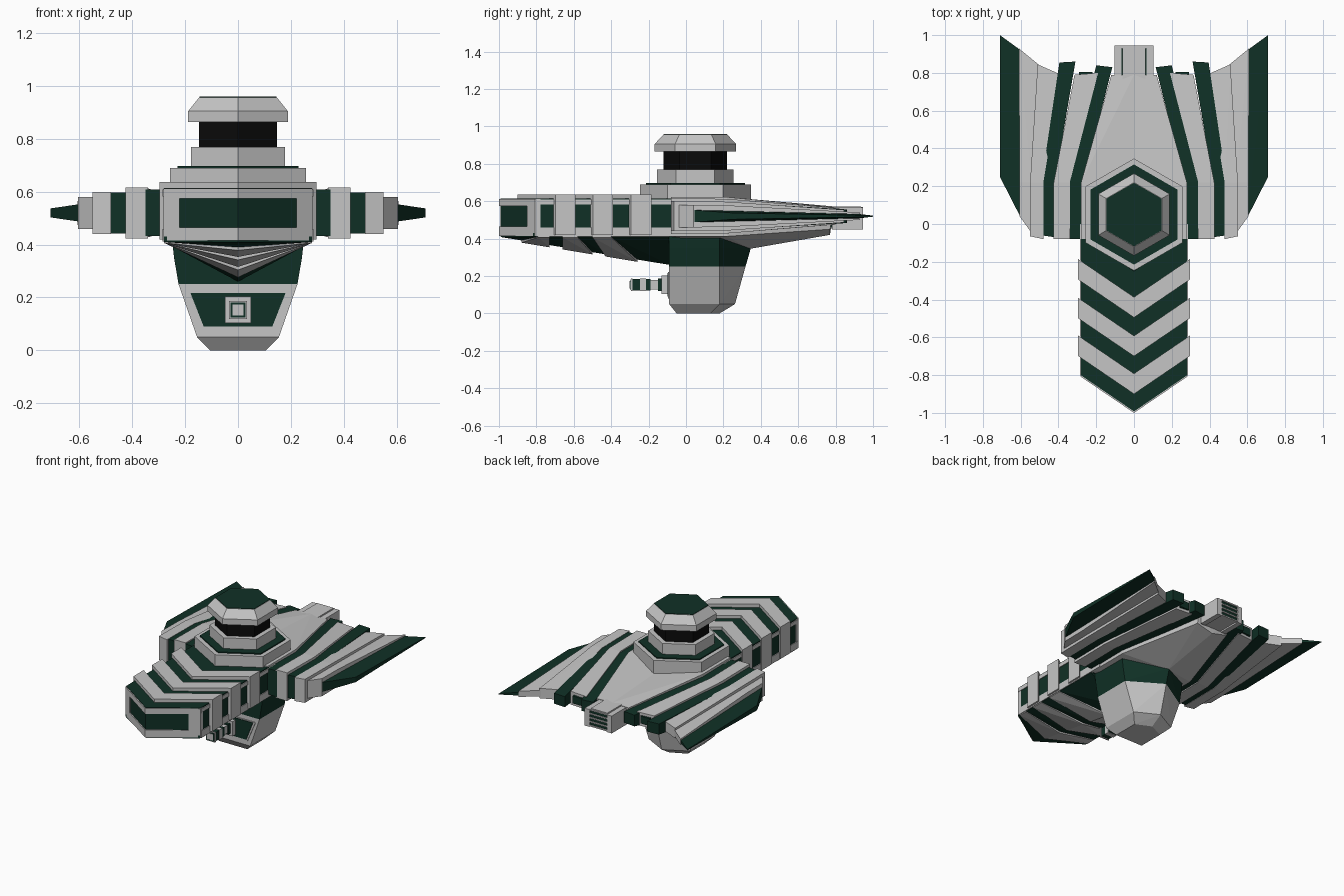
import bpy, bmesh, math

if "Cube" in bpy.data.objects:
    bpy.data.objects.remove(bpy.data.objects["Cube"])


def mat(name, rgb):
    m = bpy.data.materials.new(name)
    m.diffuse_color = (*rgb, 1)
    m.use_nodes = True
    m.node_tree.nodes["Principled BSDF"].inputs["Base Color"].default_value = m.diffuse_color
    return m


GRAY = mat("light gray", (0.56, 0.56, 0.56))
GREEN = mat("dark green", (0.005, 0.030, 0.019))
BLACK = mat("black", (0.003, 0.003, 0.003))


def solid(name, clusters, material, mirror=False):
    """One object made of convex pieces, optionally mirrored over x = 0."""
    bm = bmesh.new()
    if mirror:
        clusters = clusters + [[(-x, y, z) for x, y, z in c] for c in clusters]
    for c in clusters:
        vs = [bm.verts.new(p) for p in c]
        r = bmesh.ops.convex_hull(bm, input=vs)
        junk = [v for v in r["geom_interior"] if isinstance(v, bmesh.types.BMVert)]
        bmesh.ops.delete(bm, geom=junk, context='VERTS')
    bmesh.ops.dissolve_limit(bm, angle_limit=0.01, verts=bm.verts[:], edges=bm.edges[:])
    bmesh.ops.recalc_face_normals(bm, faces=bm.faces[:])
    me = bpy.data.meshes.new(name)
    bm.to_mesh(me)
    bm.free()
    me.materials.append(material)
    ob = bpy.data.objects.new(name, me)
    bpy.context.collection.objects.link(ob)
    return ob


def box(x0, x1, y0, y1, z0, z1):
    return [(x, y, z) for x in (x0, x1) for y in (y0, y1) for z in (z0, z1)]


SLOPE = 0.68


def chev(x0, x1, y0, y1, z0, z1):
    """Box sheared so that its front edge follows the pointed nose."""
    return [(x, y + SLOPE * x, z) for x in (x0, x1) for y in (y0, y1) for z in (z0, z1)]


def hexa(*rings):
    """Hexagonal prism through (radius, z) rings around the tower axis."""
    return [(r * math.sin(k * math.pi / 3), 0.05 + r * math.cos(k * math.pi / 3), z)
            for r, z in rings for k in range(6)]


# ---- Tower ----
solid("tower_base", [hexa((0.297, 0.60), (0.297, 0.69))], GRAY)
solid("tower_base_band", [hexa((0.265, 0.69), (0.265, 0.697))], GREEN)
solid("tower_drum", [hexa((0.205, 0.69), (0.205, 0.77))], GRAY)
solid("tower_window", [hexa((0.17, 0.77), (0.17, 0.865))], BLACK)
solid("tower_cap", [hexa((0.218, 0.865), (0.218, 0.905), (0.17, 0.957))], GRAY)
solid("tower_roof", [hexa((0.168, 0.957), (0.168, 0.96))], GREEN)

# ---- Head: green core with raised gray chevron bands ----
solid("head_core", [chev(0, 0.28, -0.992, -0.25, 0.412, 0.615)], GREEN, True)
bands = [chev(0, 0.297, y, y + 0.108, 0.42, 0.637) for y in (-0.9, -0.7, -0.495)]
solid("head_bands", bands, GRAY, True)
solid("head_side_rails", [box(0.27, 0.285, -0.80, 0.0, 0.582, 0.608),
                          box(0.27, 0.285, -0.80, 0.0, 0.412, 0.46)], GRAY, True)
solid("nose_frame", [chev(0, 0.28, -1.0, -0.99, 0.575, 0.612),
                     chev(0, 0.28, -1.0, -0.99, 0.415, 0.465),
                     chev(0.222, 0.282, -1.0, -0.97, 0.415, 0.612)], GRAY, True)

# ---- Head underside: keel stripes sweeping back from the hull edge ----
edge = [-0.81, -0.79, -0.73, -0.66, -0.58, -0.50, -0.40, -0.09]
keel = [-0.99, -0.88, -0.73, -0.66, -0.50, -0.43, -0.26, -0.09]
stripes = {0: [], 1: []}
for i in range(7):
    drop = 0.012 * (i % 2)
    piece = []
    for e, k in ((edge[i], keel[i]), (edge[i + 1], keel[i + 1])):
        zk = 0.41 - 0.165 * (k + 1)
        piece += [(0.28, e, 0.43), (0.28, e, 0.41 - drop * 0.3),
                  (0, k, 0.43), (0, k, zk - drop)]
    stripes[i % 2].append(piece)
solid("keel_green_stripes", stripes[0], GREEN, True)
solid("keel_gray_stripes", stripes[1], GRAY, True)

# ---- Central hull ----
solid("central_hull", [[(0.28, -0.08, 0.622), (0.28, 0.22, 0.622), (0.12, 0.79, 0.567),
                        (0, -0.08, 0.622), (0, 0.79, 0.572),
                        (0.28, -0.08, 0.412), (0.28, 0.22, 0.412), (0.12, 0.77, 0.45),
                        (0, -0.08, 0.40), (0, 0.34, 0.345), (0, 0.77, 0.42)]], GRAY, True)


# ---- Lower pod ----
def house(z, w, front, side, tip):
    pts = [(w, front), (w, side), (0, tip), (-w, side), (-w, front)]
    return [(x, y, z) for x, y in pts]


solid("pod_collar", [house(0.42, 0.25, -0.09, 0.18, 0.35) + house(0.35, 0.242, -0.09, 0.18, 0.347)
                     + house(0.25, 0.225, -0.09, 0.18, 0.318)], GREEN)
solid("pod_body", [house(0.25, 0.225, -0.09, 0.18, 0.318) + house(0.05, 0.155, -0.09, 0.18, 0.262)
                   + house(0.0, 0.105, -0.05, 0.13, 0.18)], GRAY)


def trapezoid(wt, zt, wb, zb, y0, y1):
    return [(s * w, y, z) for s in (-1, 1) for w, z in ((wt, zt), (wb, zb)) for y in (y0, y1)]


solid("pod_panel_frame", [trapezoid(0.197, 0.222, 0.136, 0.08, -0.095, -0.08)], GRAY)
solid("pod_panel", [trapezoid(0.18, 0.217, 0.13, 0.09, -0.099, -0.09)], GREEN)

# ---- Gun on the pod: stacked square collars ----
gun = [(-0.13, -0.09, 0.05, GRAY), (-0.15, -0.13, 0.034, GREEN), (-0.19, -0.15, 0.026, GRAY),
       (-0.215, -0.19, 0.03, GREEN), (-0.245, -0.215, 0.034, GRAY), (-0.285, -0.245, 0.03, GREEN),
       (-0.295, -0.285, 0.034, GRAY), (-0.298, -0.295, 0.028, GREEN), (-0.301, -0.298, 0.021, GRAY)]
for material, name in ((GRAY, "gun_collars"), (GREEN, "gun_core")):
    solid(name, [box(-r, r, a, b, 0.153 - r, 0.153 + r)
                 for a, b, r, m in gun if m is material], material)

# ---- Wings: fanned strips bent at y = 0.22 ----
# inner/outer x (front), front y inner/outer, inner/outer x (back), back y inner/outer, heights
strips = [
    ("inner_green", GREEN, (0.27, 0.35), (-0.08, -0.08), (0.115, 0.20), (0.83, 0.84), (0.088, 0.038)),
    ("inner_gray", GRAY, (0.34, 0.425), (-0.08, -0.08), (0.19, 0.315), (0.80, 0.79), (0.096, 0.045)),
    ("outer_green", GREEN, (0.42, 0.49), (-0.07, -0.06), (0.31, 0.395), (0.86, 0.855), (0.078, 0.036)),
    ("outer_gray", GRAY, (0.48, 0.55), (-0.08, -0.065), (0.385, 0.51), (0.79, 0.845), (0.08, 0.034)),
    ("edge_gray", GRAY, (0.54, 0.605), (-0.05, 0.04), (0.50, 0.61), (0.84, 0.93), (0.06, 0.02)),
]
ZC = 0.52


def slab(corners):
    return [(x, y, ZC + s * h) for x, y, h in corners for s in (-1, 1)]


for name, material, fx, fy, bx, by, (hf, hb) in strips:
    hk = hf * 0.96
    front = [(fx[j], fy[j], hf) for j in (0, 1)]
    mid = [(fx[j], 0.22, hk) for j in (0, 1)]
    back = [(bx[j], by[j], hb) for j in (0, 1)]
    solid("wing_strip_" + name, [slab(front + mid), slab(mid + back)], material, True)
solid("wing_tip", [slab([(0.60, 0.035, 0.033), (0.71, 0.25, 0.017),
                         (0.71, 1.0, 0.003), (0.60, 0.92, 0.012)])], GREEN, True)
# green blocks closing the gaps under the strip ends
solid("wing_end_caps", [slab([(0.22, 0.78, 0.03), (0.29, 0.78, 0.03),
                              (0.22, 0.805, 0.025), (0.29, 0.805, 0.025)])], GREEN, True)

# ---- Engine at the stern ----
solid("engine_block", [box(-0.062, 0.062, 0.76, 0.935, 0.455, 0.572)], GRAY)
solid("engine_sides", [box(0.066, 0.102, 0.78, 0.945, 0.448, 0.566)], GRAY, True)
solid("engine_core", [box(-0.09, 0.09, 0.76, 0.938, 0.46, 0.56)], GREEN)
solid("engine_slats", [box(-0.066, 0.066, 0.93, 0.945, 0.452 + 0.027 * k, 0.461 + 0.027 * k)
                       for k in range(5)], GRAY)
